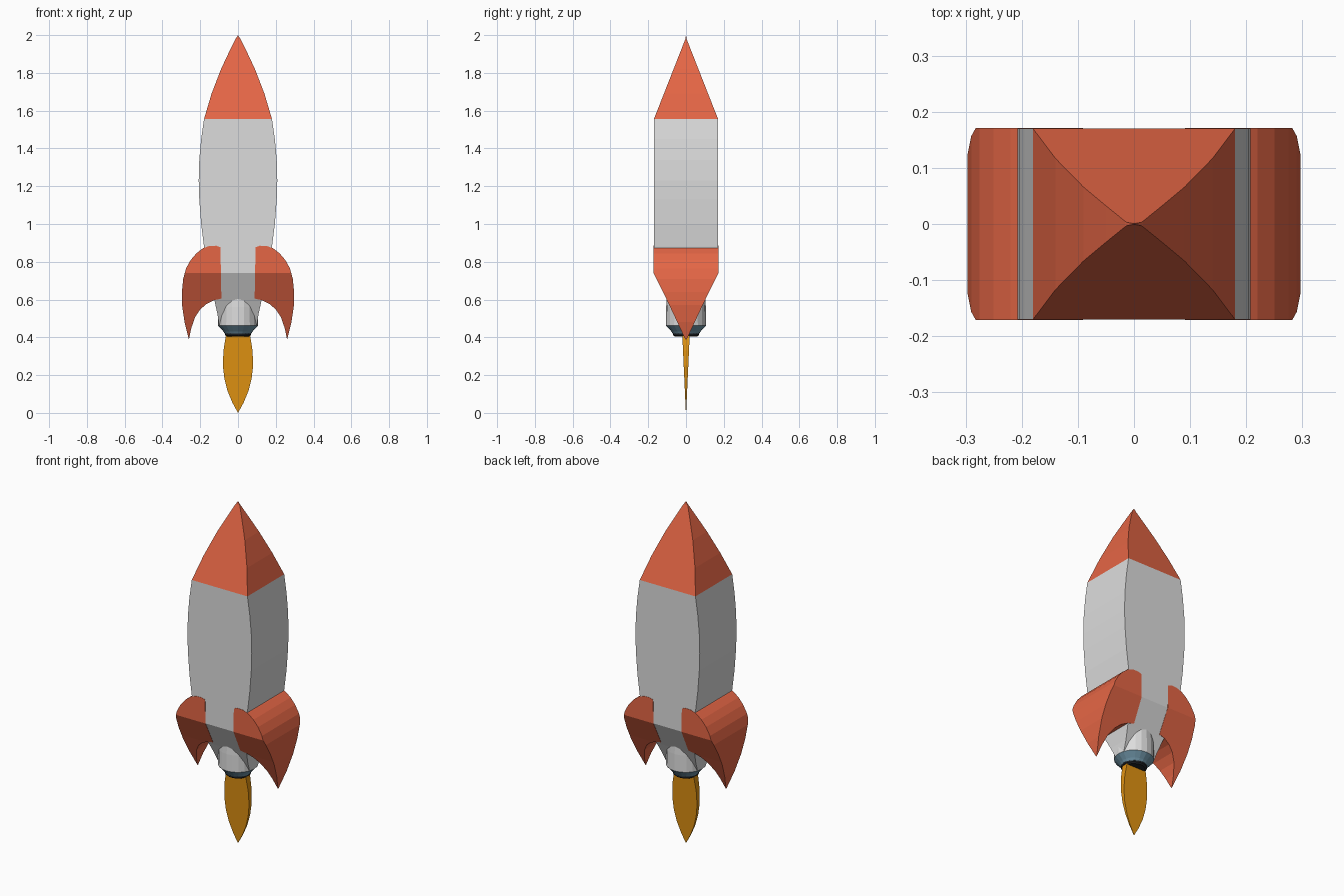
import bpy, bmesh, math

if "Cube" in bpy.data.objects:
    bpy.data.objects.remove(bpy.data.objects["Cube"])


def material(name, rgb):
    m = bpy.data.materials.new(name)
    m.diffuse_color = (*rgb, 1)
    m.use_nodes = True
    m.node_tree.nodes["Principled BSDF"].inputs["Base Color"].default_value = m.diffuse_color
    return m


RED = material("rocket red", (0.78, 0.133, 0.06))
GREY = material("hull grey", (0.72, 0.72, 0.72))
BLUE = material("nozzle blue", (0.16, 0.30, 0.39))
DARK = material("nozzle black", (0.015, 0.018, 0.022))
FLAME = material("flame orange", (0.75, 0.29, 0.006))

# half depth by height: wedge at both ends of the hull, and a thin flame
HULL_DEPTH = [(0.385, 0.0), (0.59, 0.096), (0.74, 0.17), (1.555, 0.17), (1.98, 0.003), (2.0, 0.0005)]
FLAME_DEPTH = [(0.0, 0.0005), (0.05, 0.003), (0.42, 0.02)]


def interp(table, z):
    if z <= table[0][0]:
        return table[0][1]
    for (z0, d0), (z1, d1) in zip(table, table[1:]):
        if z <= z1:
            return d0 + (d1 - d0) * (z - z0) / (z1 - z0)
    return table[-1][1]


def finish(bm, name, mats):
    bmesh.ops.recalc_face_normals(bm, faces=bm.faces[:])
    me = bpy.data.meshes.new(name)
    bm.to_mesh(me)
    bm.free()
    for m in mats:
        me.materials.append(m)
    ob = bpy.data.objects.new(name, me)
    bpy.context.collection.objects.link(ob)
    return ob


def slab(name, outline, depth, mats, extra=0.0, split=None):
    """Front outline (x, z) given thickness along y that varies with height."""
    bm = bmesh.new()
    bm.faces.new([bm.verts.new((x, -1, z)) for x, z in outline])
    for z, _ in depth:
        bmesh.ops.bisect_plane(bm, geom=bm.verts[:] + bm.edges[:] + bm.faces[:],
                               plane_co=(0, 0, z), plane_no=(0, 0, 1), dist=1e-5)
    r = bmesh.ops.extrude_face_region(bm, geom=bm.faces[:], use_keep_orig=True)
    for v in r["geom"]:
        if isinstance(v, bmesh.types.BMVert):
            v.co.y = 1
    for v in bm.verts:
        v.co.y *= interp(depth, v.co.z) + extra
    # drop faces left inside between the strips
    inner = [f for f in bm.faces if any(len(e.link_faces) > 2 for e in f.edges)
             and abs(f.normal.z) > 0.999 and len({round(v.co.z, 5) for v in f.verts}) == 1]
    bmesh.ops.delete(bm, geom=inner, context="FACES_ONLY")
    if split:
        for f in bm.faces:
            f.material_index = int(f.calc_center_median().z > split)
    return finish(bm, name, mats)


def mirrored(half):
    """Closed outline from its right half, listed bottom to top."""
    return half + [(-x, z) for x, z in reversed(half) if x > 0]


# hull with red nose
slab("hull", mirrored([(0.1, 0.46), (0.108, 0.52), (0.13, 0.62), (0.155, 0.75), (0.18, 0.88),
                       (0.195, 1.0), (0.205, 1.13), (0.208, 1.23), (0.205, 1.34),
                       (0.195, 1.45), (0.18, 1.555), (0.14, 1.69), (0.09, 1.82),
                       (0.05, 1.905), (0.016, 1.975), (0, 2.0)]),
     HULL_DEPTH, [GREY, RED], split=1.556)

# pair of fins wrapping the hull
FIN = [(0.093, 0.877), (0.115, 0.885), (0.15, 0.884), (0.185, 0.872), (0.22, 0.845),
       (0.25, 0.81), (0.275, 0.765), (0.29, 0.71), (0.297, 0.64), (0.296, 0.57),
       (0.283, 0.48), (0.26, 0.388), (0.247, 0.45), (0.228, 0.505), (0.2, 0.548),
       (0.165, 0.578), (0.125, 0.597), (0.088, 0.605)]
for side, label in ((1, "right"), (-1, "left")):
    slab(label + "_fin", [(side * x, z) for x, z in FIN], HULL_DEPTH, [RED], extra=0.0015)

# flat flame
slab("flame", mirrored([(0, 0), (0.03, 0.055), (0.055, 0.115), (0.072, 0.18), (0.08, 0.25),
                        (0.077, 0.33), (0.063, 0.415)]), FLAME_DEPTH, [FLAME])


def lathe(name, profile, mat, sides=20):
    """Closed stack of rings (radius, z)."""
    bm = bmesh.new()
    rings = [[bm.verts.new((r * math.cos(2 * math.pi * i / sides),
                            r * math.sin(2 * math.pi * i / sides), z))
              for i in range(sides)] for r, z in profile]
    for a, b in zip(rings, rings[1:]):
        for i in range(sides):
            j = (i + 1) % sides
            bm.faces.new((a[i], a[j], b[j], b[i]))
    bm.faces.new(rings[0])
    bm.faces.new(rings[-1])
    return finish(bm, name, [mat])


# engine housing, nozzle cone and dark outlet
lathe("engine_housing", [(0.106, 0.462), (0.105, 0.56), (0.1, 0.65)], GREY)
lathe("nozzle_cone", [(0.07, 0.42), (0.078, 0.432), (0.106, 0.462)], BLUE)
lathe("nozzle_outlet", [(0.06, 0.405), (0.069, 0.412), (0.069, 0.422)], DARK)
